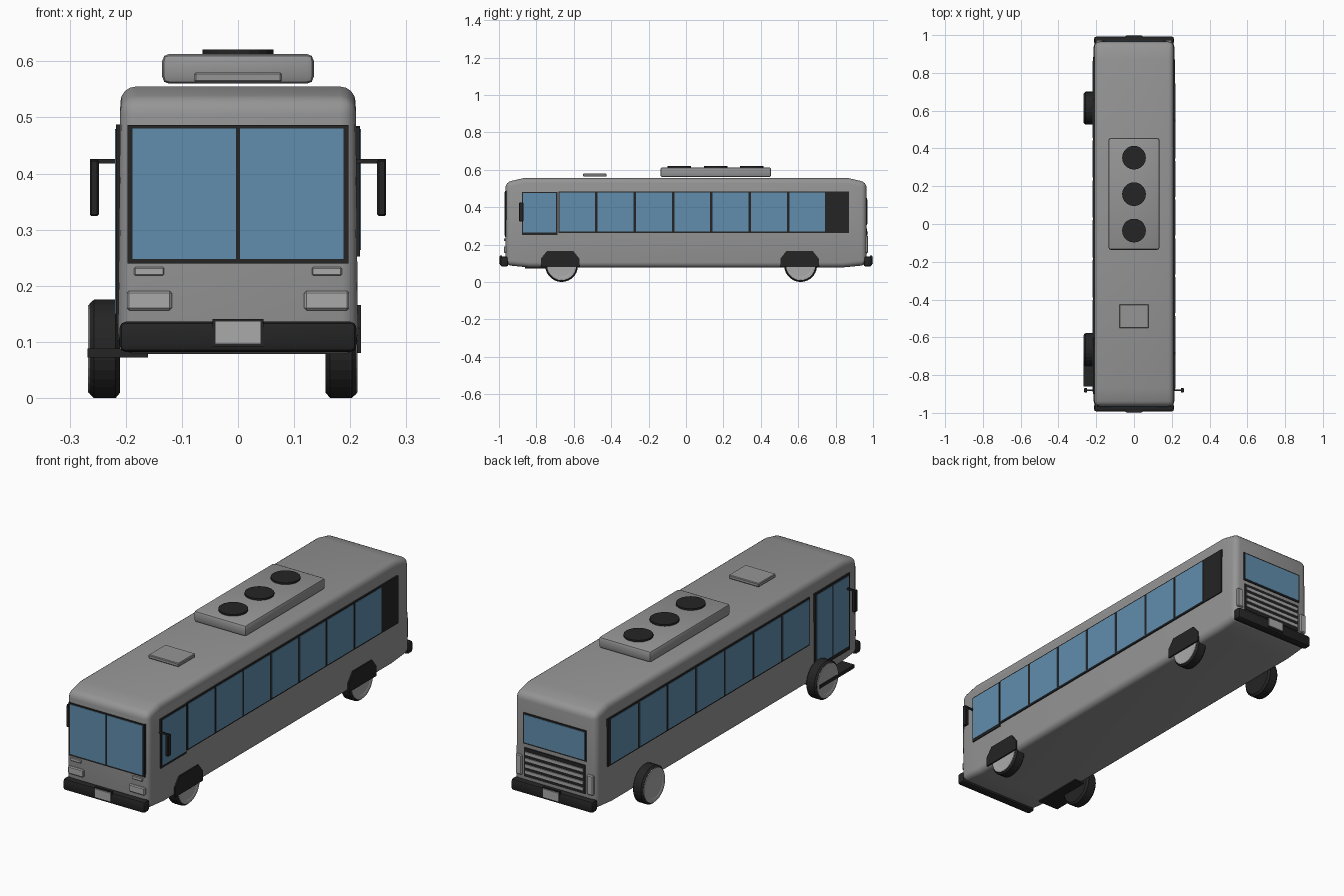
import bpy, bmesh, math
from mathutils import Matrix

cube = bpy.data.objects.get("Cube")
if cube:
    bpy.data.objects.remove(cube, do_unlink=True)


def material(name, r, g, b):
    m = bpy.data.materials.new(name)
    m.use_nodes = True
    m.diffuse_color = (r, g, b, 1)
    m.node_tree.nodes["Principled BSDF"].inputs["Base Color"].default_value = (r, g, b, 1)
    return m


BODY = material("body grey", 0.30, 0.30, 0.30)
DARK = material("black trim", 0.018, 0.018, 0.018)
GLASS = material("blue glass", 0.12, 0.27, 0.42)
LIGHT = material("light grey", 0.40, 0.40, 0.40)


def finish(name, bm, mat, bevel=0, segments=1):
    """Bevel the sharp edges, then turn the bmesh into an object."""
    bmesh.ops.recalc_face_normals(bm, faces=bm.faces)
    if bevel:
        edges = [e for e in bm.edges if e.calc_face_angle(0) > 0.5]
        bmesh.ops.bevel(bm, geom=edges, offset=bevel, segments=segments,
                        profile=0.5, affect='EDGES')
    mesh = bpy.data.meshes.new(name)
    bm.to_mesh(mesh)
    bm.free()
    mesh.materials.append(mat)
    obj = bpy.data.objects.new(name, mesh)
    bpy.context.collection.objects.link(obj)
    if segments > 1:
        bpy.ops.object.select_all(action='DESELECT')
        obj.select_set(True)
        bpy.context.view_layer.objects.active = obj
        bpy.ops.object.shade_smooth_by_angle(angle=math.radians(35))
    return obj


def box(name, x, y, z, mat, bevel=0, segments=1):
    """Box from (low, high) pairs on each axis."""
    bm = bmesh.new()
    bmesh.ops.create_cube(bm, size=1)
    for v in bm.verts:
        for i, (lo, hi) in enumerate((x, y, z)):
            v.co[i] = lo if v.co[i] < 0 else hi
    return finish(name, bm, mat, bevel, segments)


def prism(name, outline, x0, x1, mat, bevel=0, segments=1, top_scale=1):
    """Outline in (y, z), extruded along x and narrowed towards the top."""
    bm = bmesh.new()
    face = bm.faces.new([bm.verts.new((x0, y, z)) for y, z in outline])
    out = bmesh.ops.extrude_face_region(bm, geom=[face])
    for v in out["geom"]:
        if isinstance(v, bmesh.types.BMVert):
            v.co.x = x1
    for v in bm.verts:
        if v.co.z > 0.3:
            v.co.x *= top_scale
    return finish(name, bm, mat, bevel, segments)


def lathe(name, profile, centre, mat, sides=28):
    """Spin an (x, radius) profile around the x axis."""
    bm = bmesh.new()
    verts = [bm.verts.new((x, 0, r)) for x, r in profile]
    edges = [bm.edges.new(pair) for pair in zip(verts, verts[1:])]
    bmesh.ops.spin(bm, geom=verts + edges, cent=(0, 0, 0), axis=(1, 0, 0),
                   angle=math.tau, steps=sides)
    bmesh.ops.remove_doubles(bm, verts=bm.verts, dist=1e-4)
    bmesh.ops.translate(bm, verts=bm.verts, vec=centre)
    return finish(name, bm, mat)


def side_plate(name, s, y, z, mat, depth=0.217):
    return box(name, sorted((s * 0.209, s * depth)), y, z, mat)


def end_plate(name, s, x, z, mat, depth=0.969):
    return box(name, x, sorted((s * 0.961, s * depth)), z, mat)


# Body shell with rounded edges and a roof that dips at both ends
half = [(0.965, 0.09), (0.965, 0.533), (0.87, 0.555)]
outline = [(0.84, 0.078)] + half
outline += [(-y, z) for y, z in reversed(outline)]
prism("body", outline, -0.214, 0.214, BODY, 0.028, 4, 0.98)

# Roof unit with three fans, and the roof hatch
box("roof_unit", (-0.135, 0.135), (-0.137, 0.455), (0.56, 0.613), BODY, 0.012, 2)
for i in range(3):
    bm = bmesh.new()
    bmesh.ops.create_cone(bm, cap_ends=True, segments=20, radius1=0.063, radius2=0.063,
                          depth=0.01, matrix=Matrix.Translation((0, -0.035 + 0.193 * i, 0.616)))
    finish(f"roof_fan_{i + 1}", bm, DARK)
box("roof_hatch", (-0.078, 0.078), (-0.55, -0.425), (0.563, 0.58), BODY, 0.003)

# Bumpers and number plates
for end, s in (("front", -1), ("rear", 1)):
    box(f"{end}_bumper", (-0.211, 0.211), sorted((s * 0.95, s * 0.992)),
        (0.082, 0.136), DARK, 0.011, 2)
    box(f"{end}_plate_frame", (-0.045, 0.045), sorted((s * 0.985, s * 0.994)), (0.092, 0.141), DARK)
    box(f"{end}_plate", (-0.041, 0.041), sorted((s * 0.991, s)), (0.096, 0.137), LIGHT)

# Windscreen
end_plate("windscreen_frame", -1, (-0.197, 0.197), (0.24, 0.486), DARK)
for side, s in (("left", 1), ("right", -1)):
    end_plate(f"{side}_windscreen", -1, sorted((s * 0.004, s * 0.188)), (0.248, 0.48), GLASS, 0.971)

    # Headlights, indicators and tail lights
    box(f"{side}_headlight", sorted((s * 0.118, s * 0.198)), (-0.974, -0.945),
        (0.156, 0.191), LIGHT, 0.004)
    box(f"{side}_indicator", sorted((s * 0.132, s * 0.185)), (-0.972, -0.955),
        (0.218, 0.233), LIGHT, 0.002)
    box(f"{side}_tail_light", sorted((s * 0.168, s * 0.2)), (0.945, 0.973),
        (0.155, 0.248), LIGHT, 0.004)

    # Mirrors on arms
    box(f"{side}_mirror_arm", sorted((s * 0.205, s * 0.264)), (-0.883, -0.875), (0.418, 0.426), DARK)
    box(f"{side}_mirror", sorted((s * 0.248, s * 0.264)), (-0.892, -0.868),
        (0.324, 0.424), DARK, 0.003)

# Rear window and engine grille
end_plate("rear_window_frame", 1, (-0.163, 0.163), (0.304, 0.448), DARK)
end_plate("rear_window", 1, (-0.156, 0.156), (0.311, 0.441), GLASS, 0.971)
end_plate("rear_grille", 1, (-0.157, 0.157), (0.152, 0.286), DARK)
for i in range(4):
    z = 0.168 + 0.029 * i
    end_plate(f"grille_slat_{i + 1}", 1, (-0.15, 0.15), (z, z + 0.014), LIGHT, 0.973)

# Side window bands, seven panes each
for side, s, band, first, pitch in (("left", 1, (-0.683, 0.872), -0.677, 0.205),
                                    ("right", -1, (-0.605, 0.885), -0.599, 0.211)):
    side_plate(f"{side}_window_band", s, band, (0.263, 0.485), DARK)
    for i in range(7):
        y = first + pitch * i
        side_plate(f"{side}_window_{i + 1}", s, (y, y + pitch - 0.014), (0.27, 0.479), GLASS, 0.219)

# Driver's window
side_plate("driver_window_frame", 1, (-0.878, -0.688), (0.252, 0.482), DARK)
side_plate("driver_window", 1, (-0.871, -0.694), (0.264, 0.476), GLASS, 0.219)

# Two-leaf passenger door and its step
side_plate("door_frame", -1, (-0.9, -0.64), (0.13, 0.487), DARK)
for i in range(2):
    y = -0.89 + 0.123 * i
    side_plate(f"door_leaf_{i + 1}", -1, (y, y + 0.115), (0.15, 0.478), GLASS, 0.219)
box("door_step", (-0.268, -0.16), (-0.86, -0.605), (0.072, 0.088), DARK)

# Wheels: tucked under the body on the left, proud of it on the right
for side, s, outer in (("left", 1, 0.211), ("right", -1, 0.265)):
    for end, y in (("front", -0.665), ("rear", 0.613)):
        centre = (0, y, 0.0875)
        inner = outer - 0.055
        tyre = [(inner, 0), (inner, 0.078), (inner + 0.008, 0.0875),
                (outer - 0.008, 0.0875), (outer, 0.08), (outer, 0)]
        lathe(f"{side}_{end}_tyre", [(s * x, r) for x, r in tyre], centre, DARK)
        hub = [(outer - 0.003, 0.08), (outer + 0.002, 0.078), (outer + 0.002, 0.064),
               (outer + 0.0005, 0.06), (outer + 0.0005, 0.0)]
        lathe(f"{side}_{end}_hub", [(s * x, r) for x, r in hub], centre, LIGHT)

# Wheel arches on the left side
arch = [(-0.103, 0.08), (-0.103, 0.125), (-0.07, 0.166),
        (0.07, 0.166), (0.103, 0.125), (0.103, 0.08)]
for end, y in (("front", -0.673), ("rear", 0.607)):
    prism(f"left_{end}_arch", [(y + dy, z) for dy, z in arch], 0.2125, 0.219, DARK)
